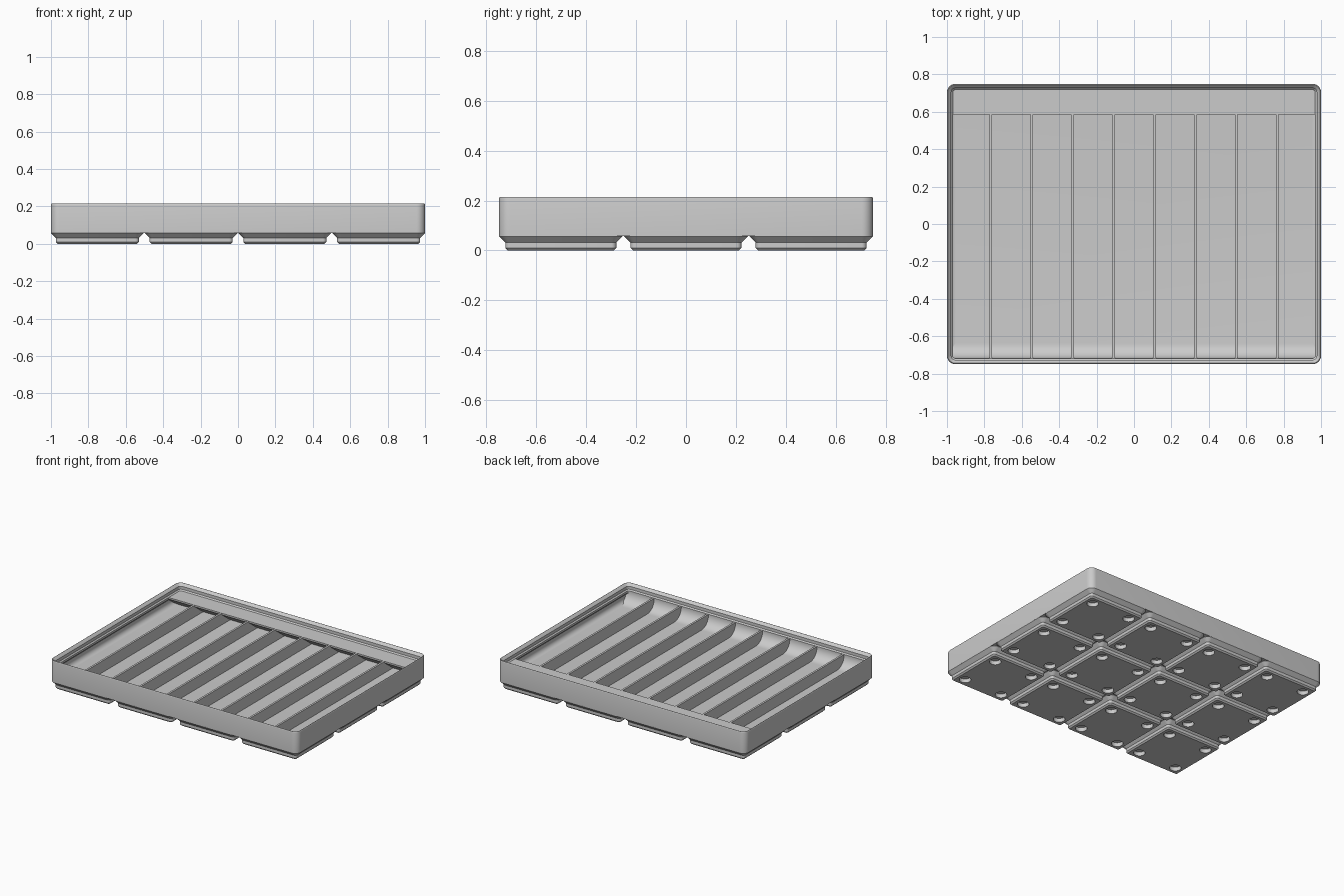
import bpy, bmesh
from math import pi, sin, cos, radians

if "Cube" in bpy.data.objects:
    bpy.data.objects.remove(bpy.data.objects["Cube"])

HX, HY = 1.0, 0.749          # outer half sizes
PITCH = 0.5015               # grid pitch of the feet
FLOOR, DECK, TOP = 0.082, 0.167, 0.215
LIP = 0.031                  # inward reach of the stacking lip

grey = bpy.data.materials.new("plain_grey")
grey.use_nodes = True
grey.diffuse_color = (0.6, 0.6, 0.6, 1)
grey.node_tree.nodes["Principled BSDF"].inputs["Base Color"].default_value = grey.diffuse_color


def finish(name, bm):
    bmesh.ops.recalc_face_normals(bm, faces=bm.faces)
    me = bpy.data.meshes.new(name)
    bm.to_mesh(me)
    bm.free()
    me.materials.append(grey)
    ob = bpy.data.objects.new(name, me)
    bpy.context.collection.objects.link(ob)
    return ob


def smooth(ob):
    bpy.ops.object.select_all(action='DESELECT')
    ob.select_set(True)
    bpy.context.view_layer.objects.active = ob
    bpy.ops.object.shade_smooth_by_angle(angle=radians(30))


def rounded_loft(name, hx, hy, radius, profile, seg=8):
    """Skin rounded rectangles given as (inset, z) and cap both ends."""
    bm = bmesh.new()
    rings = []
    for inset, z in profile:
        r = max(radius - inset, 0.001)
        ring = []
        for k, (sx, sy) in enumerate([(1, 1), (-1, 1), (-1, -1), (1, -1)]):
            for i in range(seg + 1):
                a = (k + i / seg) * pi / 2
                ring.append(bm.verts.new((sx * (hx - inset - r) + r * cos(a),
                                          sy * (hy - inset - r) + r * sin(a), z)))
        rings.append(ring)
    for a, b in zip(rings, rings[1:]):
        for i in range(len(a)):
            j = (i + 1) % len(a)
            bm.faces.new((a[i], a[j], b[j], b[i]))
    bm.faces.new(rings[0])
    bm.faces.new(rings[-1])
    return finish(name, bm)


def prism_x(name, yz, half, x=0):
    """Extrude a side profile along x."""
    bm = bmesh.new()
    face = bm.faces.new([bm.verts.new((x - half, y, z)) for y, z in yz])
    new = bmesh.ops.extrude_face_region(bm, geom=[face])["geom"]
    bmesh.ops.translate(bm, vec=(2 * half, 0, 0),
                        verts=[v for v in new if isinstance(v, bmesh.types.BMVert)])
    return finish(name, bm)


# Tray shell: outer wall, stacking lip, inner wall and rounded floor edge
WALL, FIL = 0.0113, 0.033
profile = [(0, 0.0585), (0, 0.208), (0.001, 0.212), (0.003, 0.2145), (0.005, TOP),
           (0.008, 0.213), (0.0227, 0.197), (0.0227, 0.1755), (LIP, DECK),
           (LIP, 0.153), (WALL, 0.133)]
for i in range(9):
    a = i / 8 * pi / 2
    profile.append((WALL + FIL * (1 - cos(a)), FLOOR + FIL * (1 - sin(a))))
smooth(rounded_loft("tray_shell", HX, HY, 0.045, profile))

# Front finger scoop
R = 0.08
front = -HY + LIP
scoop = [(front + R, FLOOR - 0.004), (-0.736, FLOOR - 0.004), (-0.736, DECK - 0.001),
         (front, DECK - 0.001)]
scoop += [(front + R * (1 - cos(a)), FLOOR + R * (1 - sin(a)))
          for a in (i / 12 * pi / 2 for i in range(13))]
smooth(prism_x("finger_scoop", scoop, 0.985))

# Label shelf along the back with a sloped underside
prism_x("label_shelf", [(0.585, DECK), (0.736, DECK), (0.736, FLOOR - 0.002),
                        (0.685, FLOOR - 0.002), (0.585, 0.155)], 0.985)

# Eight dividers between nine compartments
for i in range(8):
    prism_x(f"divider_{i + 1}", [(-0.73, FLOOR - 0.004), (0.73, FLOOR - 0.004),
                                 (0.73, DECK - 0.0005), (-0.73, DECK - 0.0005)],
            0.0072, (i - 3.5) * 0.219)

# Stepped foot with four magnet holes, repeated over a four by three grid
foot = rounded_loft("grid_feet", 0.2477, 0.2477, 0.0448,
                    [(0.0352, 0), (0.0257, 0.0095), (0.0257, 0.031), (0, 0.0567), (0, 0.0585)])
bm = bmesh.new()
for sx in (-1, 1):
    for sy in (-1, 1):
        made = bmesh.ops.create_cone(bm, cap_ends=True, segments=32, radius1=0.0388,
                                     radius2=0.0388, depth=0.0574)["verts"]
        bmesh.ops.translate(bm, verts=made, vec=(sx * 0.155, sy * 0.155, 0))
cutter = finish("magnet_hole_cutter", bm)
cutter.hide_render = True
cut = foot.modifiers.new("magnet_holes", 'BOOLEAN')
cut.object, cut.operation, cut.solver = cutter, 'DIFFERENCE', 'EXACT'
smooth(foot)
bpy.ops.object.modifier_apply(modifier="magnet_holes")
bpy.data.objects.remove(cutter)
smooth(foot)
for name, count, offset in (("columns", 4, (PITCH, 0, 0)), ("rows", 3, (0, PITCH, 0))):
    arr = foot.modifiers.new(name, 'ARRAY')
    arr.count = count
    arr.use_relative_offset = False
    arr.use_constant_offset = True
    arr.constant_offset_displace = offset
foot.location = (-1.5 * PITCH, -PITCH, 0)
